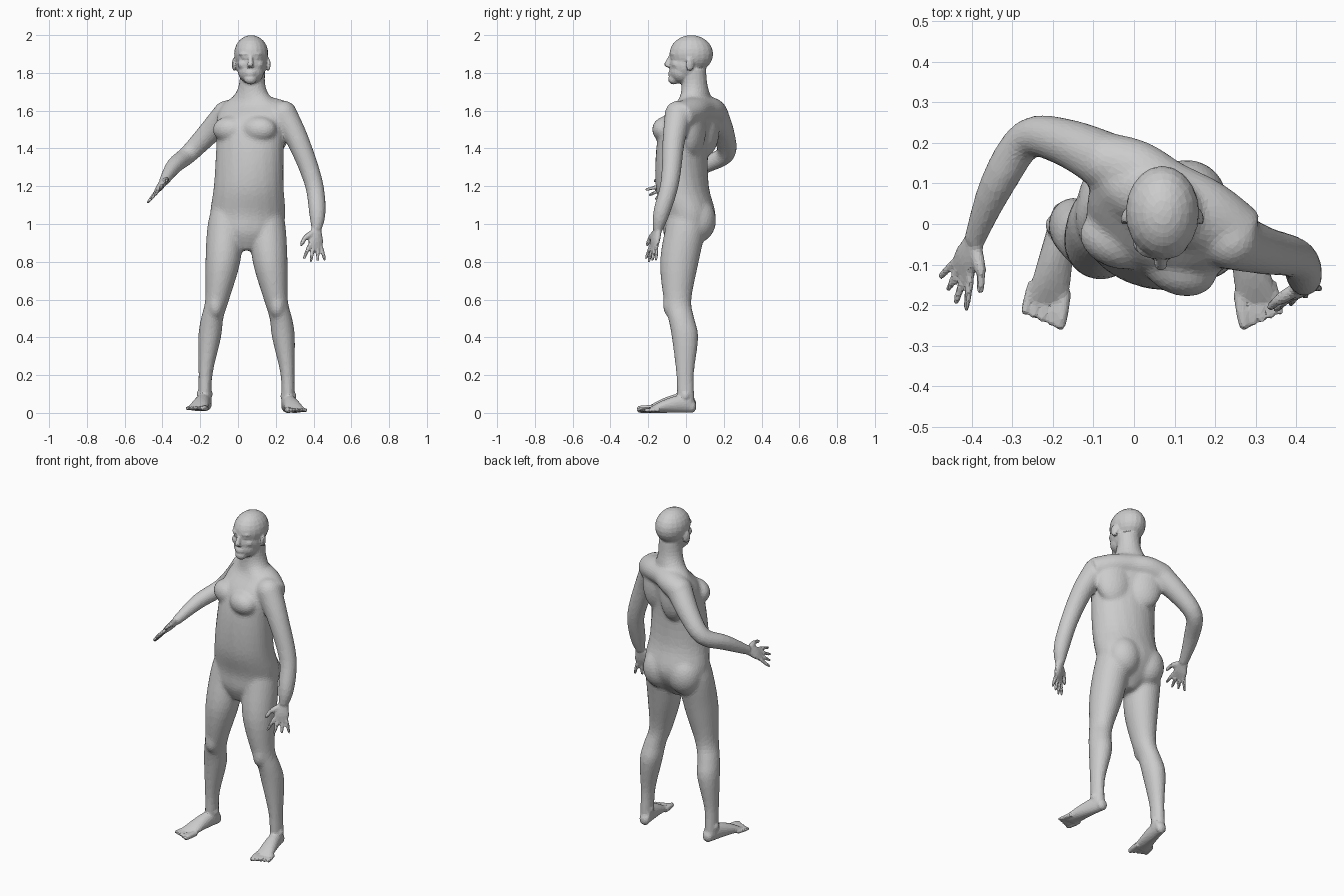
import bpy, bmesh, math
from mathutils import Vector, Matrix

if "Cube" in bpy.data.objects:
    bpy.data.objects.remove(bpy.data.objects["Cube"])

bm = bmesh.new()
RIGHT, FORWARD, UP = Vector((1, 0, 0)), Vector((0, -1, 0)), Vector((0, 0, 1))
SIDES = (-1, 1)
HIPS = .045


def lerp(start, end, t):
    return start + (end - start) * t


def smooth_rows(rows, steps=4):
    """Add in-between cross-sections along a Catmull-Rom curve."""
    padded = [rows[0], *rows, rows[-1]]
    result = []
    for before, start, end, after in zip(padded, padded[1:], padded[2:], padded[3:]):
        for step in range(steps):
            t = step / steps
            result.append([lerp(p, q, t) + t * (1 - t) / 2 * (
                (1 - t) * (2 * p - q - b) + t * (2 * q - p - a))
                for b, p, q, a in zip(before, start, end, after)])
    return result + [list(rows[-1])]


def loft(rows, side=RIGHT, axis=None, turn=None, segments=20):
    """Skin elliptical rings given as x, y, z, half width, half depth."""
    rows = smooth_rows(rows)
    centres = [Vector(row[:3]) for row in rows]
    rings = []
    for i, (centre, row) in enumerate(zip(centres, rows)):
        ahead, behind = centres[min(i + 1, len(rows) - 1)], centres[max(i - 1, 0)]
        along = axis or (ahead - behind).normalized()
        across = turn(centre.z) @ side if turn else side
        across = (across - along * across.dot(along)).normalized()
        out = along.cross(across)
        angles = [math.tau * k / segments for k in range(segments)]
        rings.append([bm.verts.new(centre + across * row[3] * math.cos(a) + out * row[4] * math.sin(a))
                      for a in angles])
    for lower, upper in zip(rings, rings[1:]):
        for k in range(segments):
            bm.faces.new((lower[k - 1], lower[k], upper[k], upper[k - 1]))
    bm.faces.new(rings[0][::-1])
    bm.faces.new(rings[-1])


def blob(centre, radii, turn=0):
    """Ellipsoid, turned about the vertical in degrees."""
    matrix = (Matrix.Translation(centre) @ Matrix.Rotation(math.radians(turn), 4, 'Z')
              @ Matrix.Diagonal((*radii, 1)))
    bmesh.ops.create_uvsphere(bm, u_segments=20, v_segments=12, radius=1, matrix=matrix)


def digit(start, end, radius):
    """Tapered finger or toe with a rounded tip."""
    side = FORWARD if abs((end - start).normalized().x) > .8 else RIGHT
    loft([(*lerp(start, end, t), radius * k, radius * k)
          for t, k in ((0, 1), (.5, 1), (.9, .8), (1, .4))], side, segments=10)


def spine(z):
    """The body leans slightly sideways as it rises."""
    return HIPS + .005 + (z - 1) / 30


def twist(z):
    """The shoulders are turned against the hips."""
    return Matrix.Rotation(math.radians(-28) * min(max((z - 1) / .6, 0), 1), 3, 'Z')


# Torso and neck: height, y, half width, half depth
TORSO = [(.86, -.02, .04, .06), (.95, 0, .17, .12), (1.05, .015, .2, .142),
         (1.2, -.02, .187, .14), (1.4, -.02, .185, .132), (1.55, .01, .195, .12),
         (1.63, .045, .17, .085), (1.68, .05, .1, .075), (1.74, .045, .07, .068),
         (1.82, .04, .066, .066)]
loft([(spine(z), y, z, w, d) for z, y, w, d in TORSO], axis=UP, turn=twist)

# Yoke across the shoulders
loft([(-.09, .16, 1.57, .07, .07), (0, .13, 1.6, .08, .07), (.08, .08, 1.61, .08, .07),
      (.18, .03, 1.6, .08, .07), (.27, -.03, 1.57, .07, .07)], FORWARD)

# Chest muscles, shoulder blades and buttocks
chest = Vector((spine(1.5), 0, 1.5))
for s in SIDES:
    blob(chest + twist(1.5) @ Vector((.085 * s, -.08, 0)), (.095, .07, .07), -20)
    blob(chest + twist(1.5) @ Vector((.09 * s, .08, 0)), (.1, .06, .14), -25)
    blob((HIPS + .085 * s, .06, 1.02), (.1, .1, .12))

# Head: cranium, face, jaw and chin
FACE = Vector((.066, -.07, 1.84))
blob((.07, .028, 1.9), (.091, .116, .1))
blob((.07, .005, 1.84), (.08, .092, .085))
blob((.069, -.02, 1.805), (.069, .068, .062))
blob(FACE + UP * -.074 + FORWARD * -.005, (.034, .03, .028))

# Nose, lips, brows, cheeks and ears
loft([(*(FACE + FORWARD * f + UP * u), w, w) for f, u, w in
      ((.008, .055, .01), (.022, .03, .012), (.03, .002, .017), (.02, -.01, .014))], axis=UP)
for drop in (.037, .048):
    blob(FACE + FORWARD * .007 - UP * drop, (.028, .018, .008))
for s in SIDES:
    blob(FACE + Vector((.032 * s, .004, .06)), (.032, .018, .011), 20 * s)
    blob(FACE + Vector((.04 * s, .02, .005)), (.03, .026, .025), 20 * s)
    blob(FACE + Vector((.033 * s, .002, .04)), (.016, .012, .008), 20 * s)
    blob((.07 + .09 * s, .02, 1.845), (.011, .024, .036), 20 * s)

# Legs: height, distance from the middle, y, half width
LEG = [(1.12, .1, 0, .07), (1, .11, 0, .096), (.8, .125, -.035, .093), (.6, .155, -.045, .064),
       (.5, .182, -.025, .06), (.4, .195, -.005, .061), (.2, .217, -.005, .037), (.05, .22, 0, .035)]
for s in SIDES:
    loft([(HIPS + s * x, y, z, w, w + .01) for z, x, y, w in LEG], axis=UP)
    blob((HIPS + .163 * s, -.078, .57), (.042, .045, .07))


def foot(s):
    """Foot pointing forward and outward, big toe on the inner side."""
    heel = Vector((HIPS + .215 * s, .03, .01 if s < 0 else 0))
    ahead = FORWARD + RIGHT * .2 * s

    def at(t, off, height):
        return heel + ahead * .22 * t + RIGHT * off * s + UP * height

    sections = [(t, .05 - .035 * t * t) for t in (0, .2, .4, .6, .8, 1)]
    loft([(*at(t, 0, h), .032 + .021 * t, h) for t, h in sections], axis=FORWARD)
    blob(at(0, 0, .035), (.032, .025, .035))
    for i in range(5):
        off = .021 * (i - 2) + .003
        digit(at(.9 - .03 * i, off, .016), at(1.32 - .04 * i, off * 1.15, .014), .012 if i else .017)
    for ankle in SIDES:
        blob(at(.15, .028 * ankle, .09), (.014, .022, .022))


def hand(wrist, forward, thumb):
    """Palm, four spread fingers and a thumb."""
    f = forward.normalized()
    t = (thumb - f * thumb.dot(f)).normalized()
    loft([(*(wrist + f * reach), width, thick) for reach, width, thick in
          ((-.02, .025, .021), (.02, .033, .02), (.06, .043, .018), (.1, .039, .01))], t)
    for i in range(4):
        off = .034 - .022 * i
        base = wrist + f * .085 + t * off
        digit(base, base + f * (.095 - .01 * abs(i - 1)) + t * off * .9, .0105)
    root = wrist + (f + t) * .02
    knuckle = root + f * .035 + t * .045
    digit(root, lerp(root, knuckle, 1.1), .017)
    digit(knuckle, knuckle + f * .045 + t * .022, .012)


def arm(points, thumb):
    """Shoulder, tapering arm and hand along a path of joints."""
    radii = (.074, .06, .05, .044, .026)
    blob(points[0], [radii[0]] * 3)
    loft([(*p, r, r) for p, r in zip(points, radii)], FORWARD)
    hand(Vector(points[-1]), Vector(points[-1]) - Vector(points[-2]), Vector(thumb))


for s in SIDES:
    foot(s)
arm([(-.06, .15, 1.58), (-.165, .2, 1.47), (-.262, .21, 1.37), (-.335, .1, 1.31), (-.393, -.04, 1.225)],
    (.6, -.2, .7))
arm([(.24, -.04, 1.58), (.318, -.065, 1.44), (.4, -.085, 1.22), (.42, -.13, 1.06), (.415, -.15, .97)],
    (-.8, -.4, 0))

# One continuous skin from the overlapping forms
bmesh.ops.recalc_face_normals(bm, faces=bm.faces)
mesh = bpy.data.meshes.new("body")
bm.to_mesh(mesh)
bm.free()
body = bpy.data.objects.new("body", mesh)
bpy.context.collection.objects.link(body)
bpy.context.view_layer.objects.active = body
body.select_set(True)
skin = body.modifiers.new("skin", 'REMESH')
skin.mode, skin.voxel_size = 'VOXEL', .0065
bpy.ops.object.modifier_apply(modifier="skin")

# Blend the muscles softly, keeping head, hands and feet crisp
muscles = body.vertex_groups.new(name="muscles")
for vertex in body.data.vertices:
    x, _, z = vertex.co
    weight = min((z - .12) * 10, (1.75 - z) * 10, (x + .38) * 20, max((z - 1) * 5, (.31 - x) * 20))
    if weight > 0:
        muscles.add([vertex.index], min(weight, 1), 'REPLACE')
blend = body.modifiers.new("blend", 'SMOOTH')
blend.iterations, blend.vertex_group = 35, muscles.name
soften = body.modifiers.new("soften", 'SMOOTH')
soften.iterations = 5
facets = body.modifiers.new("facets", 'DECIMATE')
facets.ratio = .12
for name in ("blend", "soften", "facets"):
    bpy.ops.object.modifier_apply(modifier=name)

# Colour
grey = bpy.data.materials.new("plain grey")
grey.use_nodes = True
grey.diffuse_color = (.6, .6, .6, 1)
grey.node_tree.nodes["Principled BSDF"].inputs["Base Color"].default_value = grey.diffuse_color
body.data.materials.clear()
body.data.materials.append(grey)
bpy.ops.object.shade_flat()
